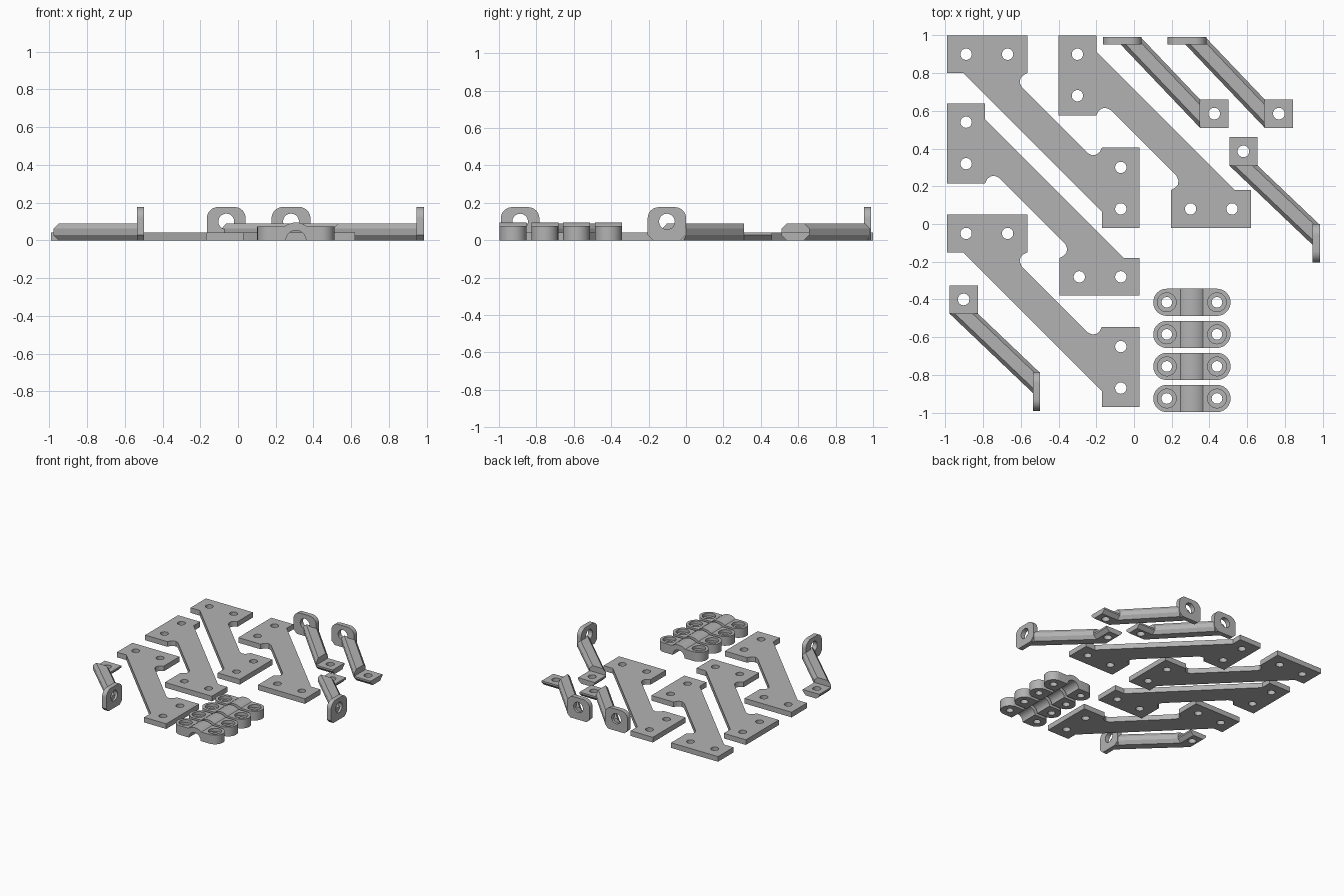
import bpy, bmesh
from math import sin, cos, pi
from mathutils import Matrix, Vector

if "Cube" in bpy.data.objects:
    bpy.data.objects.remove(bpy.data.objects["Cube"], do_unlink=True)

grey = bpy.data.materials.new("plain_grey")
grey.use_nodes = True
grey.diffuse_color = (0.45, 0.45, 0.45, 1)
grey.node_tree.nodes["Principled BSDF"].inputs["Base Color"].default_value = (0.45, 0.45, 0.45, 1)

IDENT = Matrix.Identity(4)
SWAP = Matrix(((0, 1, 0, 0), (1, 0, 0, 0), (0, 0, 1, 0), (0, 0, 0, 1)))   # mirror across x = y
UPRIGHT = Matrix(((1, 0, 0, 0), (0, 0, 1, 0), (0, 1, 0, 0), (0, 0, 0, 1)))  # outline in x, z


def arc(cx, cy, r, a0, a1, n):
    return [(cx + r * cos(a0 + (a1 - a0) * i / n), cy + r * sin(a0 + (a1 - a0) * i / n))
            for i in range(n + 1)]


def circle(cx, cy, r):
    return arc(cx, cy, r, 0, 2 * pi, 28)[:-1]


def add_outline(bm, loops, lo, hi, matrix=IDENT):
    """Extrude an outline with holes from lo to hi and add it to bm."""
    curve = bpy.data.curves.new("outline", "CURVE")
    curve.dimensions, curve.fill_mode = "2D", "BOTH"
    curve.extrude = (hi - lo) / 2
    for pts in loops:
        spline = curve.splines.new("POLY")
        spline.points.add(len(pts) - 1)
        for p, (x, y) in zip(spline.points, pts):
            p.co = (x, y, 0, 1)
        spline.use_cyclic_u = True
    temp = bpy.data.objects.new("outline", curve)
    bpy.context.collection.objects.link(temp)
    bpy.context.view_layer.update()
    mesh = bpy.data.meshes.new_from_object(temp.evaluated_get(bpy.context.evaluated_depsgraph_get()))
    mesh.transform(matrix @ Matrix.Translation((0, 0, (lo + hi) / 2)))
    first = len(bm.verts)
    bm.from_mesh(mesh)
    bm.verts.ensure_lookup_table()
    new = bm.verts[first:]
    bmesh.ops.remove_doubles(bm, verts=new, dist=1e-5)
    bpy.data.objects.remove(temp)
    bpy.data.curves.remove(curve)
    bpy.data.meshes.remove(mesh)


def add_loft(bm, ring_a, ring_b):
    """Solid between two matching rings of points."""
    a = [bm.verts.new(p) for p in ring_a]
    b = [bm.verts.new(p) for p in ring_b]
    bm.faces.new(a)
    bm.faces.new(b[::-1])
    for i in range(len(a)):
        j = (i + 1) % len(a)
        bm.faces.new((a[i], b[i], b[j], a[j]))


def finish(bm, name, x, y, matrix=IDENT):
    bm.transform(matrix)
    bmesh.ops.recalc_face_normals(bm, faces=bm.faces[:])
    mesh = bpy.data.meshes.new(name)
    bm.to_mesh(mesh)
    bm.free()
    mesh.materials.append(grey)
    obj = bpy.data.objects.new(name, mesh)
    obj.location = (x, y, 0)
    bpy.context.collection.objects.link(obj)
    bpy.ops.object.select_all(action="DESELECT")
    obj.select_set(True)
    bpy.context.view_layer.objects.active = obj
    bpy.ops.object.shade_smooth_by_angle(angle=0.55)


# Flat diagonal brace plates: half outline, mirrored along the other diagonal
SPAN = 1.02
HALF = [(0, 0.2), (0, 0), (0.425, 0), (0.425, 0.2), (0.402, 0.212), (0.388, 0.228),
        (0.384, 0.25), (0.395, 0.275)]


def brace_plate(name, x, y, swap):
    half = [(0.085, 0.2)] + HALF
    other = [(SPAN - v, SPAN - u) for u, v in reversed(half)]
    holes = [(0.1, 0.1), (0.32, 0.1), (0.92, 0.7), (0.92, 0.92)]
    loops = [half + other] + [circle(u, v, 0.03) for u, v in holes]
    flip = Matrix.Diagonal((1, -1, 1, 1))
    bm = bmesh.new()
    add_outline(bm, loops, 0, 0.042)
    finish(bm, name, x, y, flip @ (SWAP if swap else IDENT))


for i, (x, y, swap) in enumerate([(-0.99, 1, False), (-0.4, 1, True),
                                  (-0.99, 0.64, True), (-0.99, 0.05, False)]):
    brace_plate(f"brace_plate_{i + 1}", x, y, swap)


# Angle struts: drilled foot pad, chamfered slanting bar, upright eye tab
def strut(name, x, y, matrix):
    bm = bmesh.new()
    w, c, top, slope = 0.075, 0.028, 0.09, 1.05
    square = [(-w, -w), (w, -w), (w, w), (-w, w)]
    pad = [square, circle(0, 0, 0.031)]
    add_outline(bm, pad, 0, c)
    for v in bm.verts:                      # chamfer the underside of the pad
        if v.co.z < 0.001 and abs(v.co.y) > w - 0.001:
            v.co.y *= (w - c) / w
    add_outline(bm, pad, c, 0.042)

    section = [(-w + c, 0), (w - c, 0), (w, c), (w, top - c),
               (w - c, top), (-w + c, top), (-w, top - c), (-w, c)]
    start = [Vector((-w, v, z)) for v, z in section]
    end = []
    for p in start:
        run = max((0.385 - p.y) / slope, 0.31)
        end.append(p + Vector((-run, run * slope, 0)))
    add_loft(bm, start, end)

    mid, hw, r = -0.487, 0.103, 0.06
    tab = [(mid - hw, 0.03), (mid - hw + 0.03, 0), (mid + hw - 0.03, 0), (mid + hw, 0.03)]
    tab += arc(mid + hw - r, 0.177 - r, r, 0, pi / 2, 8)
    tab += arc(mid - hw + r, 0.177 - r, r, pi / 2, pi, 8)
    add_outline(bm, [tab, circle(mid, 0.1, 0.042)], 0.367, 0.405, UPRIGHT)
    finish(bm, name, x, y, matrix)


for i, (x, y, matrix) in enumerate([(0.425, 0.585, IDENT), (0.768, 0.585, IDENT),
                                    (0.58, 0.385, SWAP), (-0.903, -0.4, SWAP)]):
    strut(f"angle_strut_{i + 1}", x, y, matrix)


# Saddle clips: two counterbored ears joined by an arch
def saddle_clip(name, x, y):
    bm = bmesh.new()
    r, hole_x = 0.072, 0.133
    for side in (1, -1):
        turn = Matrix.Rotation(0 if side > 0 else pi, 4, "Z")
        ear = [(0.06, -r)] + arc(hole_x, 0, r, -pi / 2, pi / 2, 18) + [(0.06, r)]
        add_outline(bm, [ear, circle(hole_x, 0, 0.028)], 0, 0.05, turn)
        add_outline(bm, [ear, circle(hole_x, 0, 0.05)], 0.05, 0.075, turn)
    arch = arc(0, 0, 0.095, 0.12 * pi, 0.88 * pi, 20)
    arch = [(0.07, 0)] + [(max(-0.075, min(0.075, u)), v) for u, v in arch] + [(-0.07, 0)]
    arch += arc(0, 0, 0.053, pi, 0, 20)
    add_outline(bm, [arch], -r, r, UPRIGHT)
    finish(bm, name, x, y)


for i in range(4):
    saddle_clip(f"saddle_clip_{i + 1}", 0.307, -0.415 - 0.17 * i)
